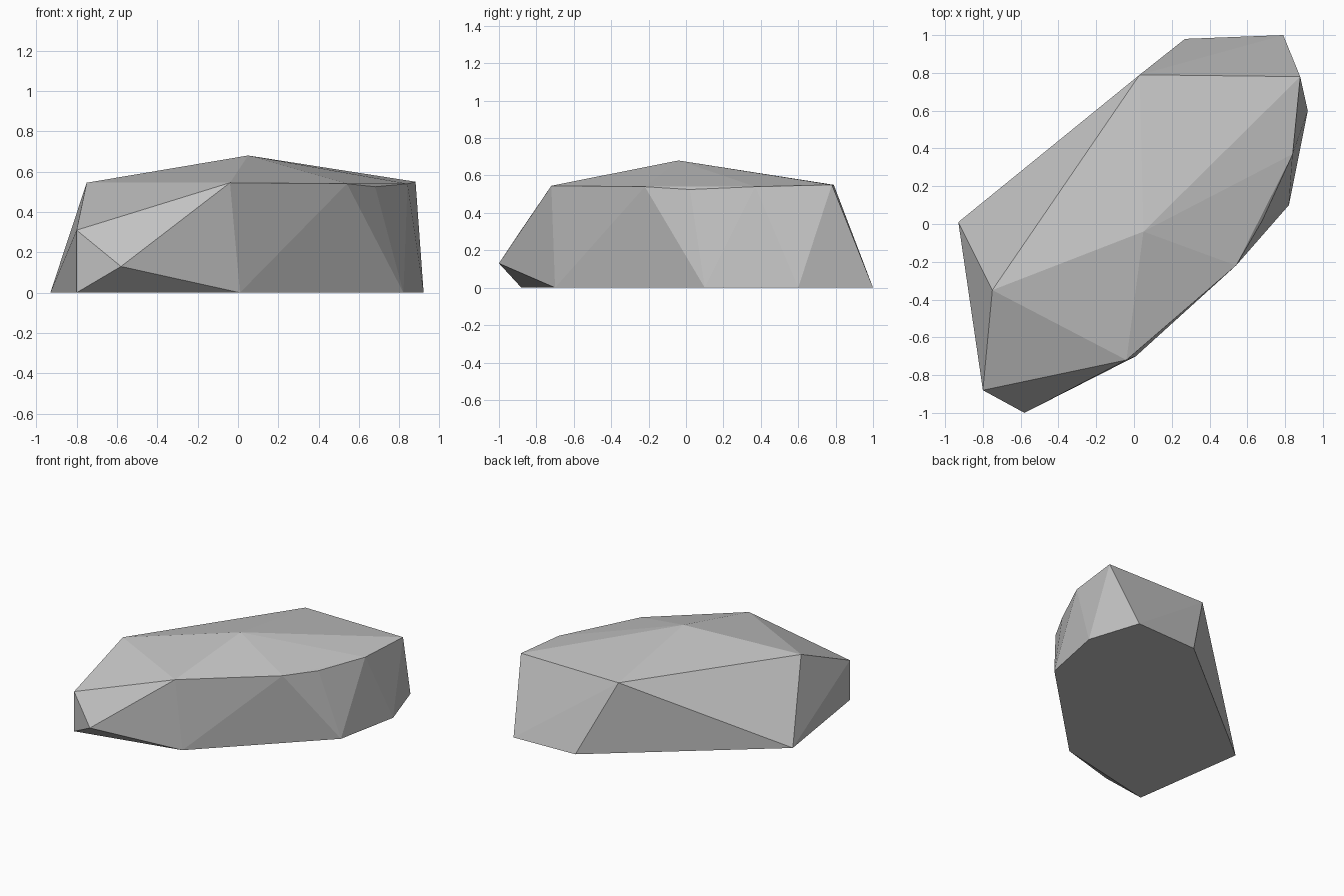
import bpy
import bmesh

default_cube = bpy.data.objects.get("Cube")
if default_cube:
    bpy.data.objects.remove(default_cube, do_unlink=True)


def make_material(name, colour):
    material = bpy.data.materials.new(name)
    material.use_nodes = True
    material.diffuse_color = colour
    material.node_tree.nodes["Principled BSDF"].inputs["Base Color"].default_value = colour
    return material


def hull_object(name, points, material):
    """Wrap the points in a faceted convex skin."""
    bm = bmesh.new()
    for point in points:
        bm.verts.new(point)
    hull = bmesh.ops.convex_hull(bm, input=bm.verts[:])
    # Drop any point that ended up inside the skin
    loose = [v for v in bm.verts if not v.link_faces]
    bmesh.ops.delete(bm, geom=loose, context="VERTS")
    bmesh.ops.recalc_face_normals(bm, faces=bm.faces[:])
    for face in bm.faces:
        face.smooth = False
    mesh = bpy.data.meshes.new(name)
    bm.to_mesh(mesh)
    bm.free()
    mesh.materials.append(material)
    obj = bpy.data.objects.new(name, mesh)
    bpy.context.collection.objects.link(obj)
    return obj


# Flat footprint on the ground, anticlockwise from the right side
footprint = [(x, y, 0) for x, y in (
    (-.93, .01), (-.8, -.88), (.01, -.7), (.82, .1),
    (.92, .6), (.79, 1), (.27, .98))]

# Chipped front corner
chipped_corner = [(-.58, -1, .13), (-.8, -.88, .31)]

# Shoulder ring where the walls meet the crown
shoulder = [
    (-.75, -.35, .545), (-.04, -.72, .545), (.54, -.22, .54),
    (.68, .02, .525), (.84, .37, .54), (.88, .78, .55), (.03, .79, .55)]

# Single low peak
peak = [(.05, -.04, .68)]

stone = make_material("stone grey", (.55, .55, .55, 1))
hull_object("rock", footprint + chipped_corner + shoulder + peak, stone)
